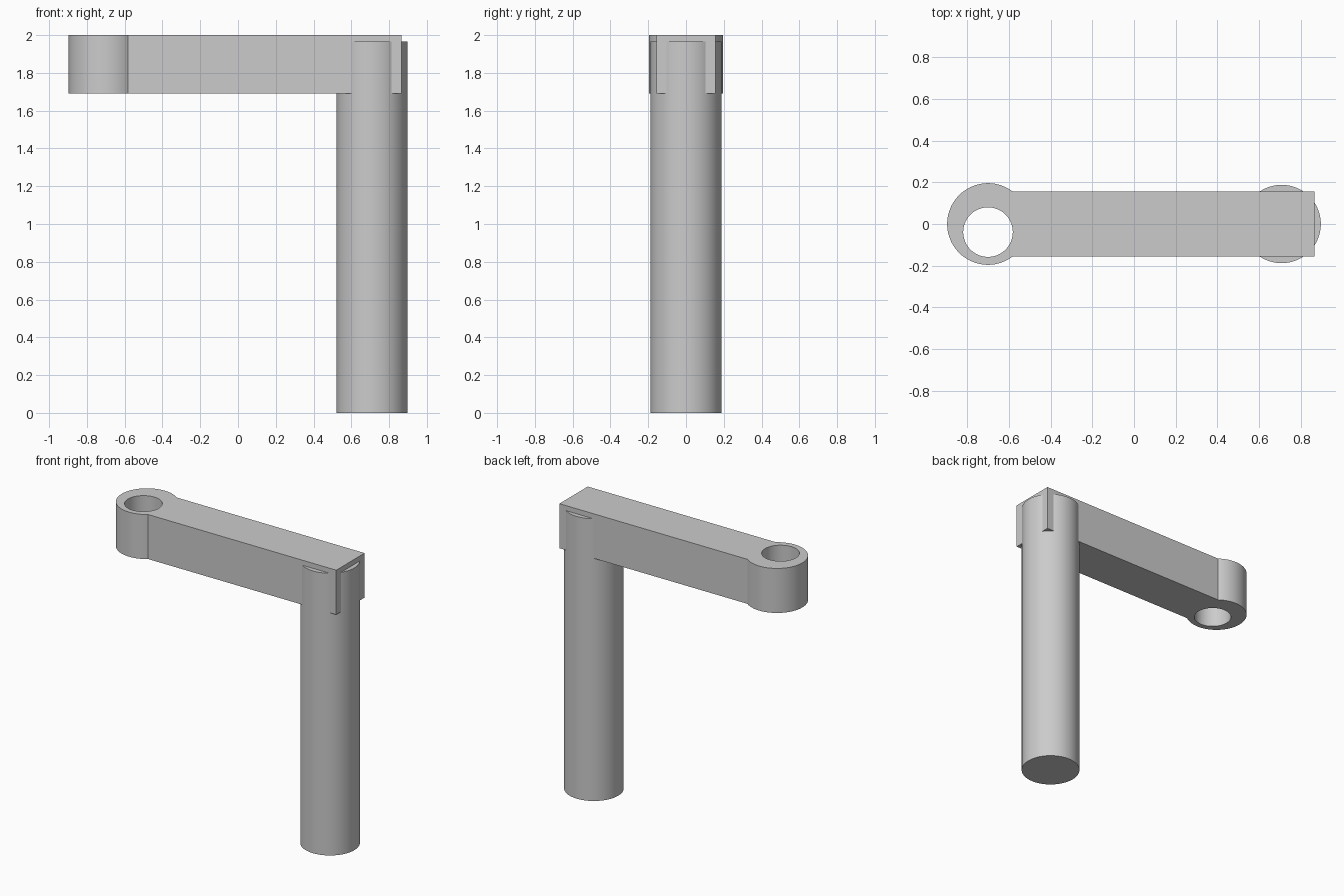
import bpy, bmesh, math

if "Cube" in bpy.data.objects:
    bpy.data.objects.remove(bpy.data.objects["Cube"], do_unlink=True)

GREY = (0.6, 0.6, 0.6, 1)
grey = bpy.data.materials.new("plain grey")
grey.use_nodes = True
grey.diffuse_color = GREY
grey.node_tree.nodes["Principled BSDF"].inputs["Base Color"].default_value = GREY

ARM_BOTTOM, ARM_TOP = 1.69, 2.0
EYE_X, EYE_R = -0.701, 0.196
ARM_HALF, ARM_END = 0.156, 0.866


def shade(obj):
    bpy.ops.object.select_all(action='DESELECT')
    obj.select_set(True)
    bpy.context.view_layer.objects.active = obj
    bpy.ops.object.shade_smooth_by_angle(angle=math.radians(30))


def cylinder(name, x, y, radius, bottom, top):
    bpy.ops.mesh.primitive_cylinder_add(
        vertices=96, radius=radius, depth=top - bottom,
        location=(x, y, (bottom + top) / 2))
    obj = bpy.context.object
    obj.name = name
    obj.data.materials.append(grey)
    return obj


# Upright post, ending just below the top of the arm
post = cylinder("post", 0.709, 0, 0.188, 0, 1.965)
shade(post)

# Arm: round eye running into a straight bar, extruded from one outline
start = math.asin(ARM_HALF / EYE_R)
steps = 72
outline = [(ARM_END, -ARM_HALF), (ARM_END, ARM_HALF)]
for i in range(steps + 1):
    a = start + (2 * math.pi - 2 * start) * i / steps
    outline.append((EYE_X + EYE_R * math.cos(a), EYE_R * math.sin(a)))

bm = bmesh.new()
face = bm.faces.new([bm.verts.new((x, y, ARM_BOTTOM)) for x, y in outline])
extruded = bmesh.ops.extrude_face_region(bm, geom=[face])["geom"]
bmesh.ops.translate(bm, vec=(0, 0, ARM_TOP - ARM_BOTTOM),
                    verts=[g for g in extruded if isinstance(g, bmesh.types.BMVert)])
bmesh.ops.recalc_face_normals(bm, faces=bm.faces)
mesh = bpy.data.meshes.new("arm")
bm.to_mesh(mesh)
bm.free()
arm = bpy.data.objects.new("arm", mesh)
bpy.context.collection.objects.link(arm)
mesh.materials.append(grey)

# Off-centre hole through the eye
cutter = cylinder("hole_cutter", EYE_X, -0.039, 0.119, ARM_BOTTOM - 0.1, ARM_TOP + 0.1)
cutter.hide_render = True
cut = arm.modifiers.new("hole", 'BOOLEAN')
cut.operation = 'DIFFERENCE'
cut.solver = 'EXACT'
cut.object = cutter
bpy.context.view_layer.objects.active = arm
bpy.ops.object.modifier_apply(modifier=cut.name)
bpy.data.objects.remove(cutter, do_unlink=True)
shade(arm)
